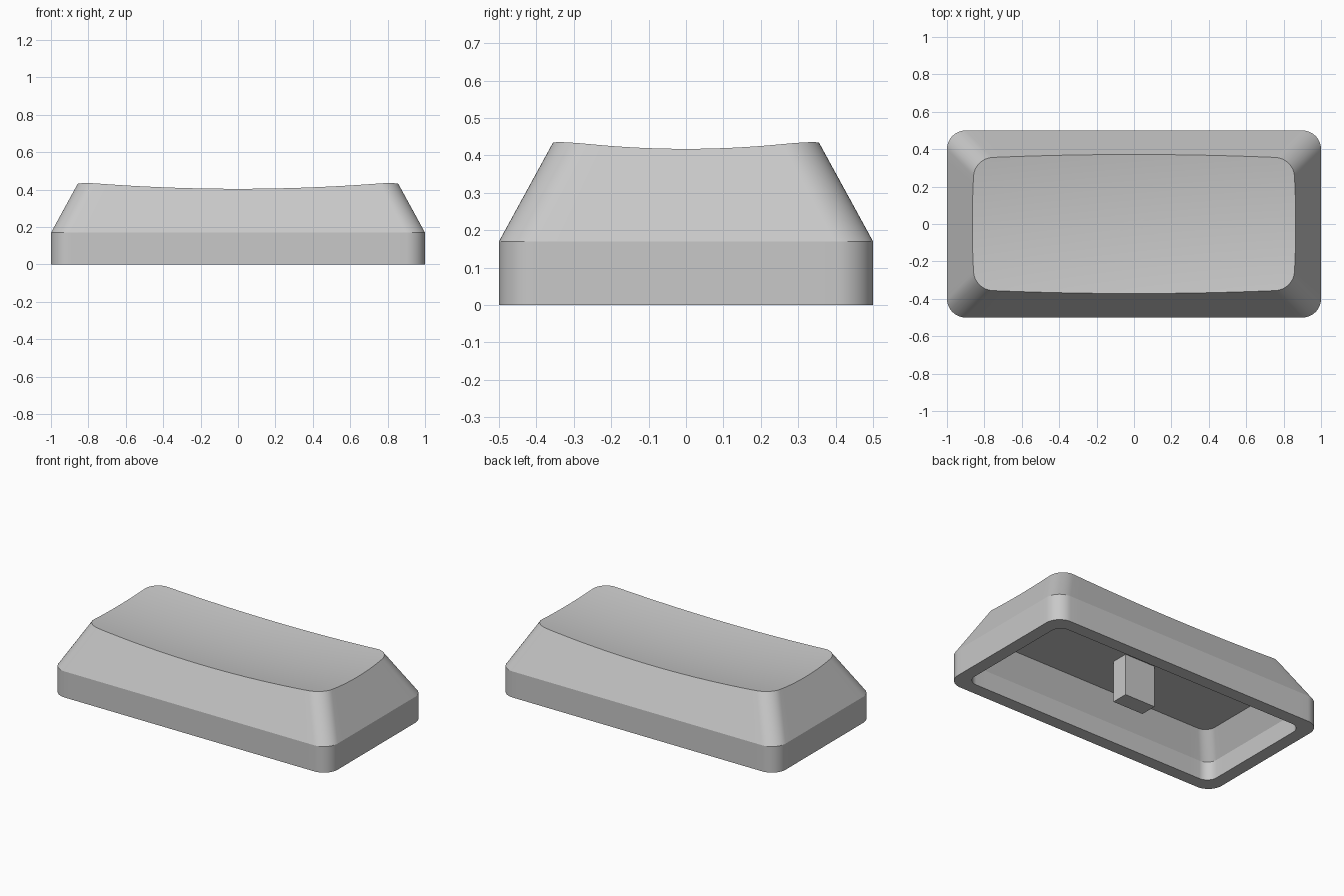
import bpy, bmesh, math
from mathutils import Vector

cube = bpy.data.objects.get("Cube")
if cube:
    bpy.data.objects.remove(cube, do_unlink=True)

grey = bpy.data.materials.new("light_grey")
grey.use_nodes = True
colour = (0.58, 0.58, 0.58, 1)
grey.diffuse_color = colour
grey.node_tree.nodes["Principled BSDF"].inputs["Base Color"].default_value = colour

SHOULDER, TOP, DRAFT = 0.17, 0.435, 0.145
ARC, LONG, SHORT = 12, 24, 14


def outline(inset, radius, z):
    """Rounded rectangle with subdivided sides, counter-clockwise."""
    cx, cy = 1 - inset - radius, 0.5 - inset - radius
    corners = [(cx, cy), (-cx, cy), (-cx, -cy), (cx, -cy)]
    points = []
    for i, (x, y) in enumerate(corners):
        for j in range(ARC + 1):
            a = math.pi / 2 * (i + j / ARC)
            points.append(Vector((x + radius * math.cos(a), y + radius * math.sin(a), z)))
        # straight run to the next corner
        nx, ny = corners[(i + 1) % 4]
        a = math.pi / 2 * (i + 1)
        end = Vector((nx + radius * math.cos(a), ny + radius * math.sin(a), z))
        start, steps = points[-1].copy(), (LONG, SHORT)[i % 2]
        points += [start.lerp(end, k / steps) for k in range(1, steps)]
    return points


def dish(x, y):
    return 0.377 + 0.054 * x * x + 0.2 * y * y


def rim_point(low, high):
    """Where the sloping side meets the dished top."""
    t = 1
    for _ in range(8):
        p = low.lerp(high, t)
        t = (dish(p.x, p.y) - SHOULDER) / (TOP - SHOULDER)
    return low.lerp(high, t)


def finish(bm, name):
    bmesh.ops.recalc_face_normals(bm, faces=bm.faces[:])
    mesh = bpy.data.meshes.new(name)
    bm.to_mesh(mesh)
    bm.free()
    mesh.materials.append(grey)
    obj = bpy.data.objects.new(name, mesh)
    bpy.context.collection.objects.link(obj)
    return obj


# Shell: cavity ceiling, inner walls, bottom lip, outer walls, sloped sides, dish
CEILING = 0.27
shoulder = outline(0, 0.1, SHOULDER)
rim = [rim_point(a, b) for a, b in zip(shoulder, outline(DRAFT, 0.1, TOP))]
rings = [outline(0.167, 0.07, CEILING), outline(0.083, 0.07, 0.12),
         outline(0.083, 0.07, 0), outline(0, 0.1, 0), shoulder, rim]
for k in range(13, 0, -1):
    s = k / 14
    rings.append([Vector((p.x * s, p.y * s, dish(p.x * s, p.y * s))) for p in rim])

bm = bmesh.new()
loops = [[bm.verts.new(p) for p in ring] for ring in rings]
count = len(rim)
for lower, upper in zip(loops, loops[1:]):
    for i in range(count):
        j = (i + 1) % count
        bm.faces.new((lower[i], lower[j], upper[j], upper[i]))
bm.faces.new(loops[0])
centre = bm.verts.new((0, 0, dish(0, 0)))
for i in range(count):
    bm.faces.new((loops[-1][i], loops[-1][(i + 1) % count], centre))
shell = finish(bm, "cap_shell")
bpy.ops.object.select_all(action="DESELECT")
shell.select_set(True)
bpy.context.view_layer.objects.active = shell
bpy.ops.object.shade_smooth_by_angle(angle=math.radians(18))

# Mounting stem under the ceiling
bm = bmesh.new()
bmesh.ops.create_cube(bm, size=1)
bmesh.ops.scale(bm, vec=(0.22, 0.11, CEILING), verts=bm.verts[:])
bmesh.ops.translate(bm, vec=(0, 0, CEILING / 2), verts=bm.verts[:])
finish(bm, "mounting_stem")
